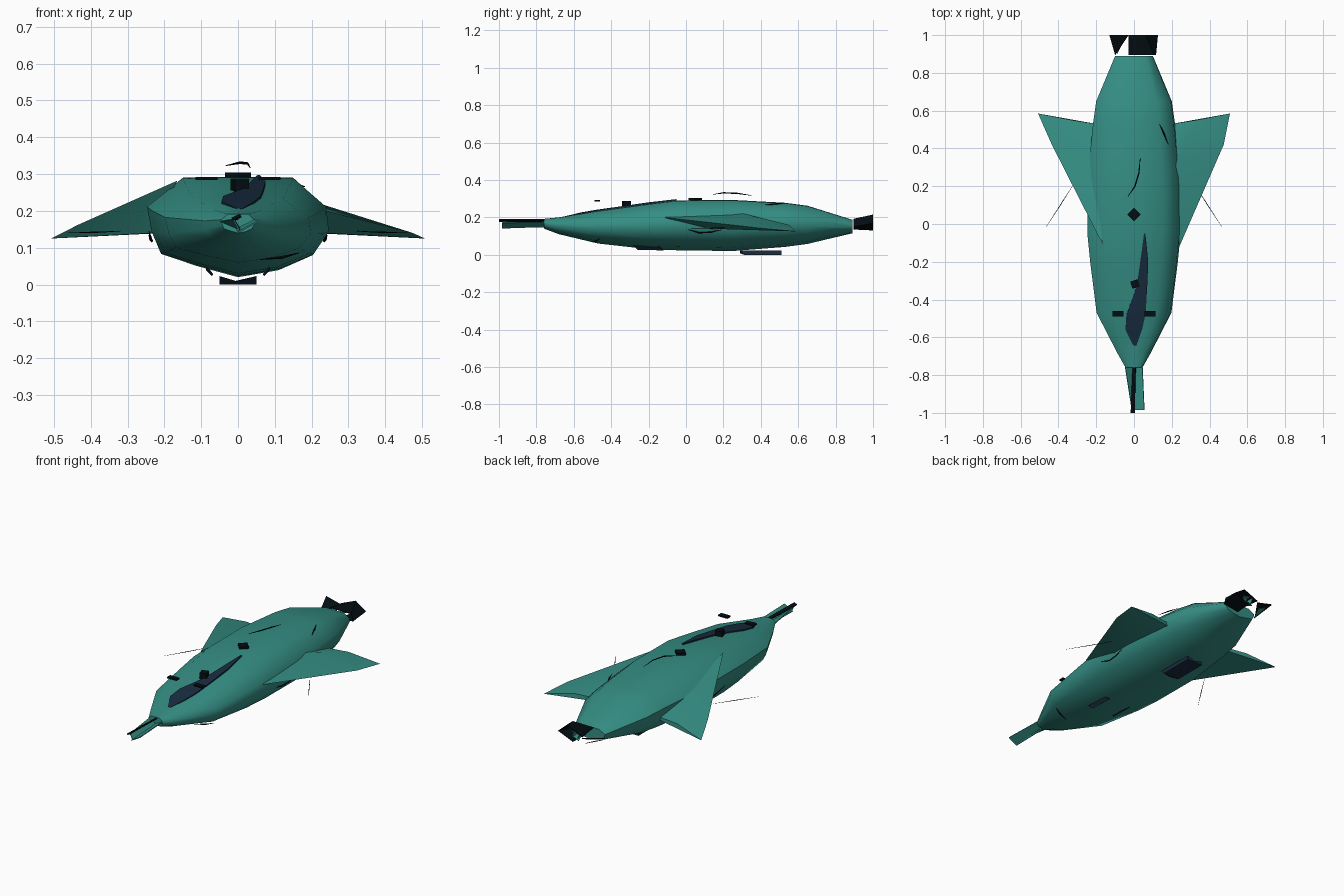
import bpy, bmesh, math


def material(name, rgb):
    m = bpy.data.materials.new(name)
    m.diffuse_color = (*rgb, 1)
    return m


TEAL = material("teal_skin", (0.035, 0.27, 0.23))
NAVY = material("navy_panel", (0.009, 0.025, 0.05))
BLACK = material("black_detail", (0.001, 0.004, 0.006))


def mesh(name, verts, faces, mat, angle=None, thick=0):
    me = bpy.data.meshes.new(name)
    me.from_pydata(verts, [], faces)
    bm = bmesh.new()
    bm.from_mesh(me)
    bmesh.ops.recalc_face_normals(bm, faces=bm.faces)
    bm.to_mesh(me)
    bm.free()
    me.materials.append(mat)
    ob = bpy.data.objects.new(name, me)
    bpy.context.collection.objects.link(ob)
    if thick:
        s = ob.modifiers.new("thickness", 'SOLIDIFY')
        s.thickness = thick
        s.offset = 0
    if angle:
        bpy.ops.object.select_all(action='DESELECT')
        ob.select_set(True)
        bpy.context.view_layer.objects.active = ob
        bpy.ops.object.shade_smooth_by_angle(angle=math.radians(angle))
    return ob


def plate(name, pts, mat, thick=0.005):
    return mesh(name, pts, [list(range(len(pts)))], mat, thick=thick)


def box(name, c, s, mat, rot=0):
    x, y, z = (v / 2 for v in s)
    v = [(a * x, b * y, d * z) for a in (-1, 1) for b in (-1, 1) for d in (-1, 1)]
    f = [(0, 1, 3, 2), (4, 6, 7, 5), (0, 4, 5, 1), (2, 3, 7, 6), (0, 2, 6, 4), (1, 5, 7, 3)]
    ob = mesh(name, v, f, mat)
    ob.location = c
    ob.rotation_euler.z = rot
    return ob


def streak(name, pts, r=0.004, mat=BLACK):
    """Thin line, tapered to its ends."""
    cu = bpy.data.curves.new(name, 'CURVE')
    cu.dimensions = '3D'
    cu.bevel_depth = r
    cu.bevel_resolution = 0
    cu.materials.append(mat)
    sp = cu.splines.new('POLY')
    sp.points.add(len(pts) - 1)
    for i, (p, q) in enumerate(zip(sp.points, pts)):
        p.co = (*q, 1)
        p.radius = 0.25 + 0.75 * math.sin(math.pi * i / (len(pts) - 1))
    ob = bpy.data.objects.new(name, cu)
    bpy.context.collection.objects.link(ob)


# hull: one faceted section lofted along y (y, half width, bottom, top)
STATIONS = [(-0.76, 0.045, 0.14, 0.192), (-0.68, 0.09, 0.11, 0.2), (-0.47, 0.198, 0.06, 0.235),
            (-0.2, 0.232, 0.03, 0.272), (-0.05, 0.247, 0.024, 0.291), (0.25, 0.245, 0.02, 0.293),
            (0.53, 0.217, 0.042, 0.278), (0.65, 0.2, 0.058, 0.262), (0.89, 0.1, 0.115, 0.187)]
LOOP = [(0, 1), (0.61, 0.99), (0.97, 0.7), (1, 0.45), (0.83, 0.22), (0.45, 0.07), (0, 0),
        (-0.45, 0.11), (-0.85, 0.23), (-0.95, 0.45), (-1, 0.7), (-0.61, 0.99)]
n = len(LOOP)
verts = [(a * w, y, lo + b * (hi - lo)) for y, w, lo, hi in STATIONS for a, b in LOOP]
faces = [(i * n + j, i * n + (j + 1) % n, (i + 1) * n + (j + 1) % n, (i + 1) * n + j)
         for i in range(len(STATIONS) - 1) for j in range(n)]
faces += [list(range(n)), list(range(len(verts) - n, len(verts)))]
mesh("hull", verts, faces, TEAL, 55)

# swept wings: high leading edge, low trailing root, folded upper side
APEX = {"right": (0.24, -0.12, 0.2), "left": (0.165, -0.11, 0.282)}
LEAD = {"right": (0.475, 0.42, 0.14), "left": (0.435, 0.42, 0.162)}
for side, s in (("right", 1), ("left", -1)):
    v = [APEX[side], LEAD[side], (0.508, 0.585, 0.125), (0.33, 0.55, 0.16),
         (0.215, 0.3, 0.222), (0.2, 0.53, 0.158), (0.2, 0.53, 0.14), (0.23, 0.1, 0.14)]
    f = [(0, 1, 4), (1, 3, 4), (1, 2, 3), (4, 3, 5), (5, 3, 6), (3, 2, 6),
         (2, 7, 6), (2, 1, 7), (1, 0, 7), (0, 4, 7), (4, 5, 6, 7)]
    mesh(side + "_wing", [(s * x, y, z) for x, y, z in v], f, TEAL, 30)
    # whisker ahead of the wing
    streak(side + "_whisker", [(s * 0.32, 0.21, 0.145), (s * 0.39, 0.1, 0.142),
                               (s * 0.465, -0.015, 0.14)], 0.002)
    # small bar floating over the nose
    box(side + "_nose_bar", (s * 0.085, -0.475, 0.288), (0.06, 0.03, 0.008), BLACK)
    # lower front panels
    plate(side + "_belly_panel", [(s * 0.085, -0.28, 0.048), (s * 0.07, -0.26, 0.028),
                                  (s * 0.07, -0.12, 0.025), (s * 0.085, -0.14, 0.04)], NAVY)
    # flank marks
    streak(side + "_flank_arc", [(s * 0.242, -0.02, 0.145), (s * 0.234, 0.07, 0.118),
                                 (s * 0.237, 0.13, 0.12), (s * 0.242, 0.19, 0.134)])

# canopy strip lying on the top of the nose
LEFT = [(-0.005, -0.64, 0.203), (-0.045, -0.56, 0.222), (-0.04, -0.48, 0.236),
        (0.015, -0.33, 0.257), (0.04, -0.15, 0.281), (0.053, -0.05, 0.293)]
RIGHT = [(0.012, -0.645, 0.202), (0.045, -0.55, 0.222), (0.062, -0.47, 0.236),
         (0.07, -0.33, 0.257), (0.075, -0.2, 0.276), (0.06, -0.05, 0.293)]
mesh("canopy", LEFT + RIGHT, [(i, i + 1, i + 7, i + 6) for i in range(5)], NAVY, thick=0.009)

# studs and loose streaks along the back
box("back_stud", (0, 0.05, 0.296), (0.05, 0.05, 0.016), BLACK, math.pi / 4)
box("nose_stud", (0.005, -0.318, 0.27), (0.04, 0.04, 0.036), BLACK, 0.3)
streak("back_streak", [(0.033, 0.35, 0.317), (0.026, 0.27, 0.329), (0.005, 0.2, 0.331),
                       (-0.033, 0.145, 0.323)])
streak("shoulder_streak", [(0.135, 0.53, 0.276), (0.158, 0.48, 0.272), (0.182, 0.42, 0.266)])
streak("lower_nose_mark", [(0.06, -0.5, 0.068), (0.12, -0.48, 0.074), (0.165, -0.46, 0.086)])

# V-shaped keel plate under the tail half
mesh("keel_plate", [(-0.05, 0.29, 0.023), (0, 0.29, 0.008), (0.05, 0.29, 0.023),
                    (-0.05, 0.51, 0.023), (0, 0.51, 0.008), (0.05, 0.51, 0.023),
                    (-0.05, 0.31, 0), (0.05, 0.31, 0), (-0.05, 0.51, 0), (0.05, 0.51, 0)],
     [(0, 1, 4, 3), (1, 2, 5, 4), (6, 7, 9, 8), (0, 3, 8, 6), (2, 7, 9, 5),
      (0, 6, 7, 2, 1), (3, 4, 5, 9, 8)], NAVY)

# thin split beak
plate("beak_upper", [(-0.016, -1.0, 0.178), (0.002, -1.0, 0.187), (0.008, -0.76, 0.187),
                     (-0.006, -0.76, 0.178)], BLACK, 0.008)
plate("beak_lower", [(0.0, -0.985, 0.142), (0.055, -0.985, 0.172), (0.045, -0.75, 0.175),
                     (-0.005, -0.75, 0.15)], TEAL, 0.004)
plate("beak_blade", [(-0.012, -0.98, 0.178), (0.004, -0.98, 0.145), (0.008, -0.75, 0.148),
                     (-0.048, -0.75, 0.172)], TEAL, 0.004)

# tail: dark flared plates around teal petals
mesh("tail_cowl", [(-0.03, 0.895, 0.19), (0.105, 0.895, 0.19), (0.115, 0.895, 0.15),
                   (-0.03, 1.0, 0.175), (0.06, 1.0, 0.213), (0.125, 1.0, 0.17),
                   (0.02, 0.895, 0.137), (0.03, 1.0, 0.132)],
     [(0, 1, 4, 3), (1, 2, 5, 4), (2, 6, 7, 5)], BLACK, thick=0.004)
plate("tail_vane", [(-0.13, 1.0, 0.19), (-0.03, 1.0, 0.165), (-0.1, 0.895, 0.145)], BLACK)
for i, a in enumerate((0.4, 2.3, 4.2, 5.4)):
    c, d = 0.04 * math.cos(a), 0.032 * math.sin(a)
    plate(f"tail_petal_{i + 1}", [(0.02, 0.9, 0.168), (0.02 + c, 0.99, 0.168 + d),
                                  (0.02 - d * 0.6, 0.99, 0.168 + c * 0.6)], TEAL, 0.003)
# teal sliver under the vane
plate("tail_sliver", [(-0.1, 0.99, 0.165), (-0.045, 0.99, 0.138), (-0.09, 0.9, 0.135)], TEAL, 0.003)
